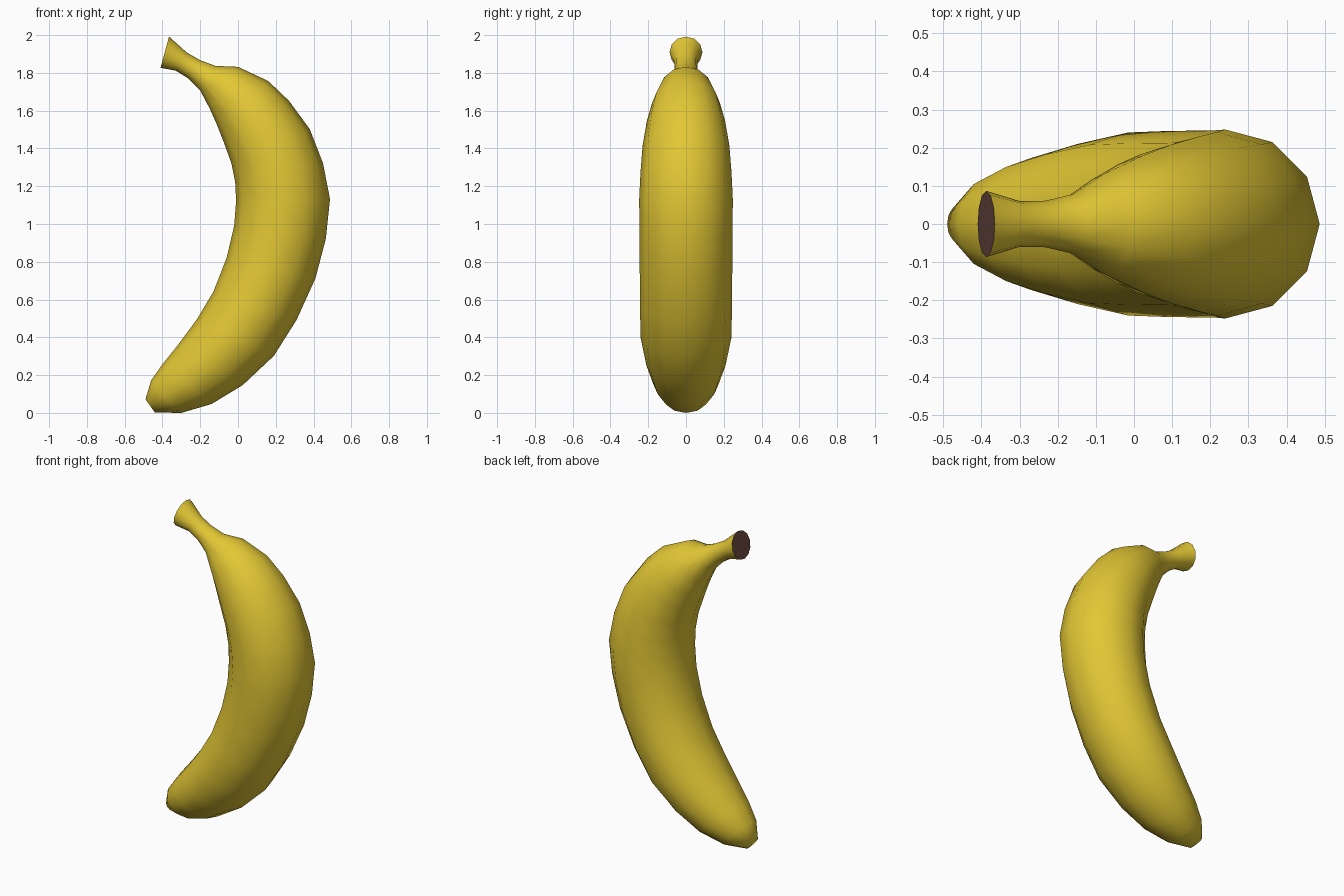
import bpy, bmesh, math
from mathutils import Vector

if "Cube" in bpy.data.objects:
    bpy.data.objects.remove(bpy.data.objects["Cube"])

SIDES = 12

def material(name, rgb):
    m = bpy.data.materials.new(name)
    m.diffuse_color = (*rgb, 1.0)
    m.use_nodes = True
    m.node_tree.nodes["Principled BSDF"].inputs["Base Color"].default_value = m.diffuse_color
    return m

# Rings from stem to tip: inner x, z, outer x, z, half depth in y
RINGS = [
    (-0.41, 1.835, -0.365, 2.00, 0.087),
    (-0.33, 1.82, -0.27, 1.915, 0.060),
    (-0.265, 1.78, -0.20, 1.875, 0.061),
    (-0.20, 1.715, -0.12, 1.845, 0.078),
    (-0.15, 1.62, 0.00, 1.84, 0.133),
    (-0.11, 1.53, 0.16, 1.765, 0.180),
    (-0.075, 1.44, 0.27, 1.66, 0.208),
    (-0.035, 1.33, 0.38, 1.51, 0.230),
    (-0.015, 1.23, 0.45, 1.33, 0.241),
    (-0.01, 1.13, 0.487, 1.14, 0.248),
    (-0.02, 1.00, 0.465, 0.93, 0.246),
    (-0.06, 0.83, 0.41, 0.72, 0.245),
    (-0.13, 0.65, 0.31, 0.50, 0.244),
    (-0.22, 0.50, 0.19, 0.31, 0.240),
    (-0.32, 0.365, 0.025, 0.155, 0.210),
    (-0.40, 0.265, -0.14, 0.055, 0.173),
    (-0.46, 0.18, -0.30, 0.008, 0.121),
    (-0.49, 0.08, -0.44, 0.010, 0.045),
]

bm = bmesh.new()
loops = []
for xi, zi, xo, zo, ry in RINGS:
    inner, outer = Vector((xi, 0, zi)), Vector((xo, 0, zo))
    mid, half = (inner + outer) / 2, (outer - inner) / 2
    loop = []
    for k in range(SIDES):
        a = 2 * math.pi * k / SIDES
        loop.append(bm.verts.new(mid + half * math.cos(a) + Vector((0, ry * math.sin(a), 0))))
    loops.append(loop)

# Peel skin
for a, b in zip(loops, loops[1:]):
    for k in range(SIDES):
        n = (k + 1) % SIDES
        bm.faces.new((a[k], a[n], b[n], b[k]))
# Closed tip, and the flat cut end of the stem
bm.faces.new(loops[-1])
cut = bm.faces.new(loops[0])
bmesh.ops.recalc_face_normals(bm, faces=bm.faces)
for f in bm.faces:
    f.smooth = True
cut.smooth = False
cut.material_index = 1
for e in cut.edges:
    e.smooth = False

mesh = bpy.data.meshes.new("banana")
bm.to_mesh(mesh)
bm.free()
mesh.materials.append(material("banana yellow", (0.76, 0.57, 0.035)))
mesh.materials.append(material("stem brown", (0.13, 0.06, 0.045)))
obj = bpy.data.objects.new("banana", mesh)
bpy.context.collection.objects.link(obj)
# Rest exactly on the ground
low = min(v.co.z for v in mesh.vertices)
for v in mesh.vertices:
    v.co.z -= low
